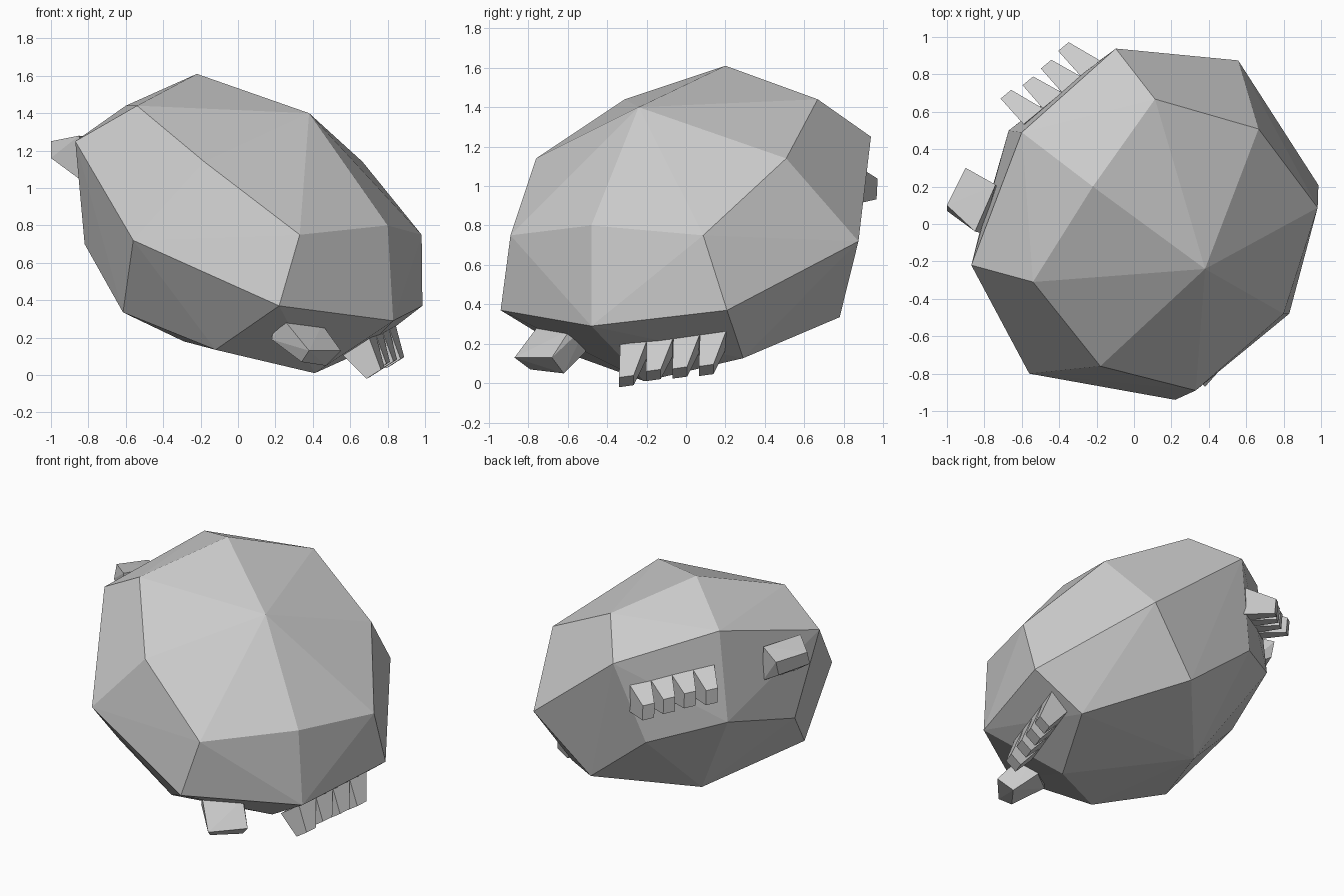
import bpy, bmesh
from mathutils import Vector as V

if "Cube" in bpy.data.objects:
    bpy.data.objects.remove(bpy.data.objects["Cube"])

def hull(name, pts):
    bm = bmesh.new()
    for p in pts:
        bm.verts.new(p)
    r = bmesh.ops.convex_hull(bm, input=bm.verts[:])
    junk = [g for g in set(r["geom_interior"] + r["geom_unused"]) if isinstance(g, bmesh.types.BMVert)]
    bmesh.ops.delete(bm, geom=junk, context='VERTS')
    bmesh.ops.dissolve_limit(bm, angle_limit=0.02, verts=bm.verts[:], edges=bm.edges[:])
    bmesh.ops.recalc_face_normals(bm, faces=bm.faces[:])
    me = bpy.data.meshes.new(name)
    bm.to_mesh(me)
    bm.free()
    ob = bpy.data.objects.new(name, me)
    bpy.context.collection.objects.link(ob)
    return ob

# Body: symmetric about a vertical plane turned in the ground plane
N = V((0.555, 0.832, 0))
def mirror(p):
    p = V(p)
    return p + 2 * (0.030 - p.dot(N)) * N

middle = [(-.22, .20, 1.61), (.38, -.24, 1.40), (.80, -.48, .80), (.83, -.48, .29),
          (.41, -.21, .01), (-.29, .24, .18), (-.67, .50, .83), (-.60, .49, 1.44)]
side = [(-.87, -.22, 1.25), (-.54, -.31, 1.44), (-.18, -.76, 1.14), (.33, -.89, .75),
        (.22, -.94, .37), (-.56, -.80, .72), (-.615, -.42, .335), (-.82, -.02, .70)]
under = [(-.12, -.555, .135), (.67, .29, .127)]
hull("body", middle + under + side + [mirror(p) for p in side])

# Single blunt toes
hull("front_toe", [(.25, -.75, .29), (.45, -.59, .27), (.18, -.66, .19), (.36, -.51, .16),
                   (.38, -.87, .13), (.55, -.68, .13), (.34, -.79, .07), (.47, -.62, .05),
                   (.20, -.65, .32), (.38, -.5, .3)])
hull("back_toe", [(-1, .10, 1.25), (-1, .07, 1.16), (-.90, .30, 1.23), (-.90, .27, 1.13),
                  (-.85, -.04, 1.28), (-.81, -.05, 1.02), (-.74, .21, 1.26), (-.73, .20, 1.02)])

# Rows of four tapered toes
def toe_row(name, a, b, down, out, lengths):
    a, b, down, out = V(a), V(b), V(down), V(out)
    step = (b - a) / 4
    for i, k in enumerate(lengths):
        p = a + step * i
        base = [p + step * s + down * t - out * .3 for s in (0, 1) for t in (0, 1)]
        tip = [p + step * s + down * t + out * k for s in (.15, .7) for t in (.15, .7)]
        hull(f"{name}_{i + 1}", base + tip)

toe_row("front_small_toe", (.72, -.34, .16), (.86, .20, .235), (-.14, 0, -.09),
        (.06, -.02, -.12), (1, .9, .95, 1))
toe_row("back_small_toe", (-.62, .56, 1.21), (-.21, .90, 1.09), (.01, -.01, -.19),
        (-.10, .09, -.03), (1.1, .95, 1, 1.1))
